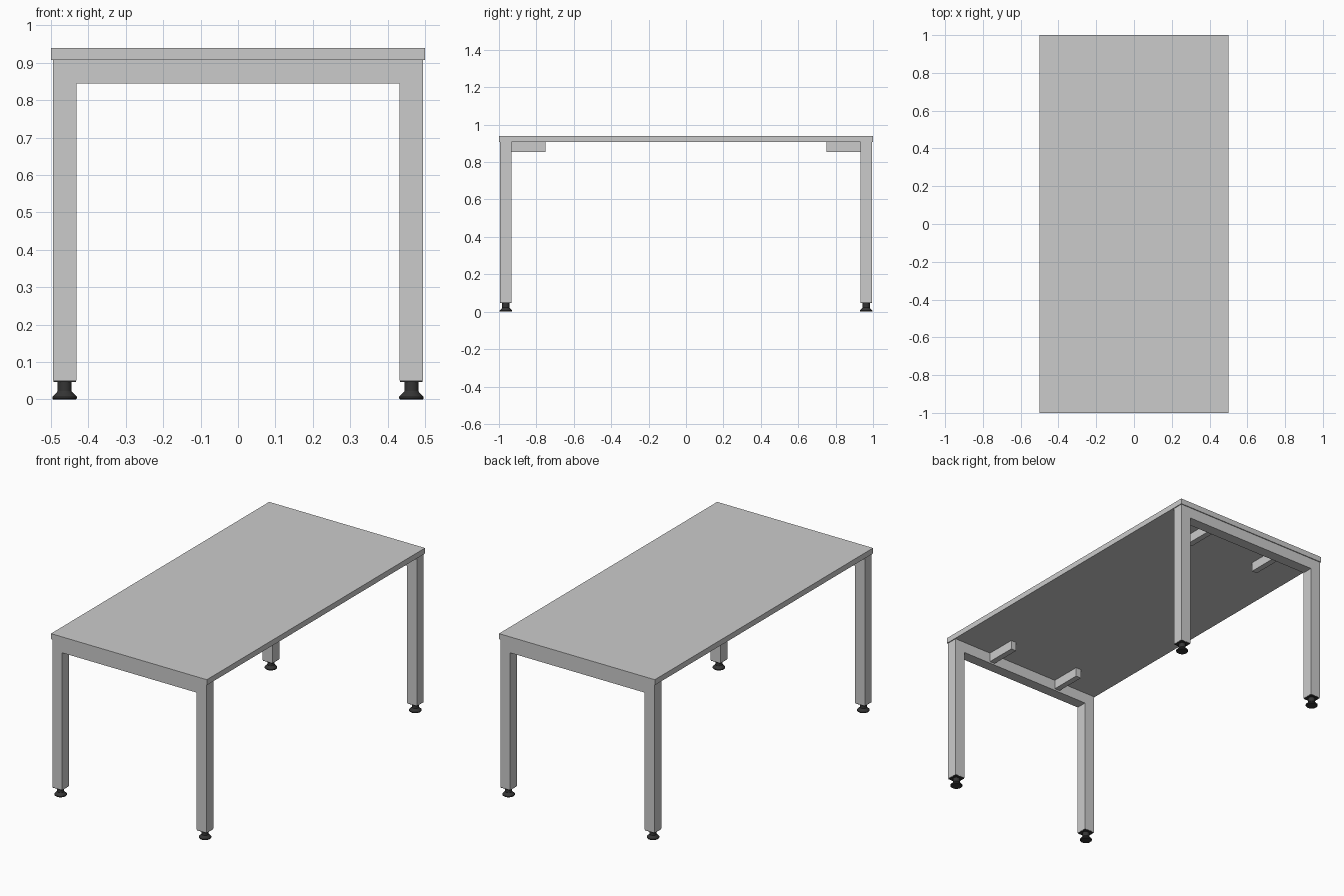
import bpy, bmesh, math

if "Cube" in bpy.data.objects:
    bpy.data.objects.remove(bpy.data.objects["Cube"])

black = bpy.data.materials.new("black_plastic")
black.diffuse_color = (0.035, 0.035, 0.035, 1)
black.use_nodes = True
black.node_tree.nodes["Principled BSDF"].inputs["Base Color"].default_value = black.diffuse_color

LEG = 0.063            # square tube size
OX, OY = 0.495, 0.995  # outer faces of the frame
CX, CY = OX - LEG / 2, OY - LEG / 2


def finish(name, bm, mat=None):
    bmesh.ops.recalc_face_normals(bm, faces=bm.faces)
    me = bpy.data.meshes.new(name)
    bm.to_mesh(me)
    bm.free()
    ob = bpy.data.objects.new(name, me)
    bpy.context.collection.objects.link(ob)
    if mat:
        me.materials.append(mat)
    return ob


def box(name, x0, x1, y0, y1, z0, z1, mat=None):
    bm = bmesh.new()
    bmesh.ops.create_cube(bm, size=1)
    for v in bm.verts:
        v.co.x = x1 if v.co.x > 0 else x0
        v.co.y = y1 if v.co.y > 0 else y0
        v.co.z = z1 if v.co.z > 0 else z0
    return finish(name, bm, mat)


def lathe(name, profile, x, y, sides, mat):
    bm = bmesh.new()
    rings = [[bm.verts.new((x + r * math.cos(2 * math.pi * i / sides),
                            y + r * math.sin(2 * math.pi * i / sides), z))
              for i in range(sides)] for r, z in profile]
    for a, b in zip(rings, rings[1:]):
        for i in range(sides):
            j = (i + 1) % sides
            bm.faces.new((a[i], a[j], b[j], b[i])).smooth = True
    bm.faces.new(rings[0])
    bm.faces.new(rings[-1])
    ob = finish(name, bm, mat)
    ob.data.set_sharp_from_angle(angle=math.radians(30))
    return ob


def end_frame(name, y0, y1):
    # Upside-down U: two legs and a rail in one piece
    i, bottom, rail, top = OX - LEG, 0.05, 0.845, 0.908
    outline = [(-OX, bottom), (-i, bottom), (-i, rail), (i, rail),
               (i, bottom), (OX, bottom), (OX, top), (-OX, top)]
    bm = bmesh.new()
    face = bm.faces.new([bm.verts.new((x, y0, z)) for x, z in outline])
    res = bmesh.ops.extrude_face_region(bm, geom=[face], use_keep_orig=True)
    for v in res["geom"]:
        if isinstance(v, bmesh.types.BMVert):
            v.co.y = y1
    return finish(name, bm)


# Table top
box("table_top", -0.5, 0.5, -1, 1, 0.908, 0.94)

foot = [(0.030, 0), (0.033, 0.003), (0.033, 0.007), (0.021, 0.019),
        (0.019, 0.022), (0.019, 0.046)]

for end, sy in (("front", -1), ("back", 1)):
    # Leg frame
    end_frame(end + "_leg_frame", *sorted((sy * OY, sy * (OY - LEG))))
    for side, sx in (("left", -1), ("right", 1)):
        part = f"{end}_{side}_"
        # Support arm under the top
        ya, yb = sorted((sy * (OY - LEG), sy * 0.75))
        box(part + "support_arm", sx * 0.232 - 0.017, sx * 0.232 + 0.017,
            ya, yb, 0.855, 0.908)
        # Leg end cap and levelling foot
        x, y, h = sx * CX, sy * CY, 0.03
        box(part + "leg_cap", x - h, x + h, y - h, y + h, 0.046, 0.051, black)
        lathe(part + "foot", foot, x, y, 24, black)
